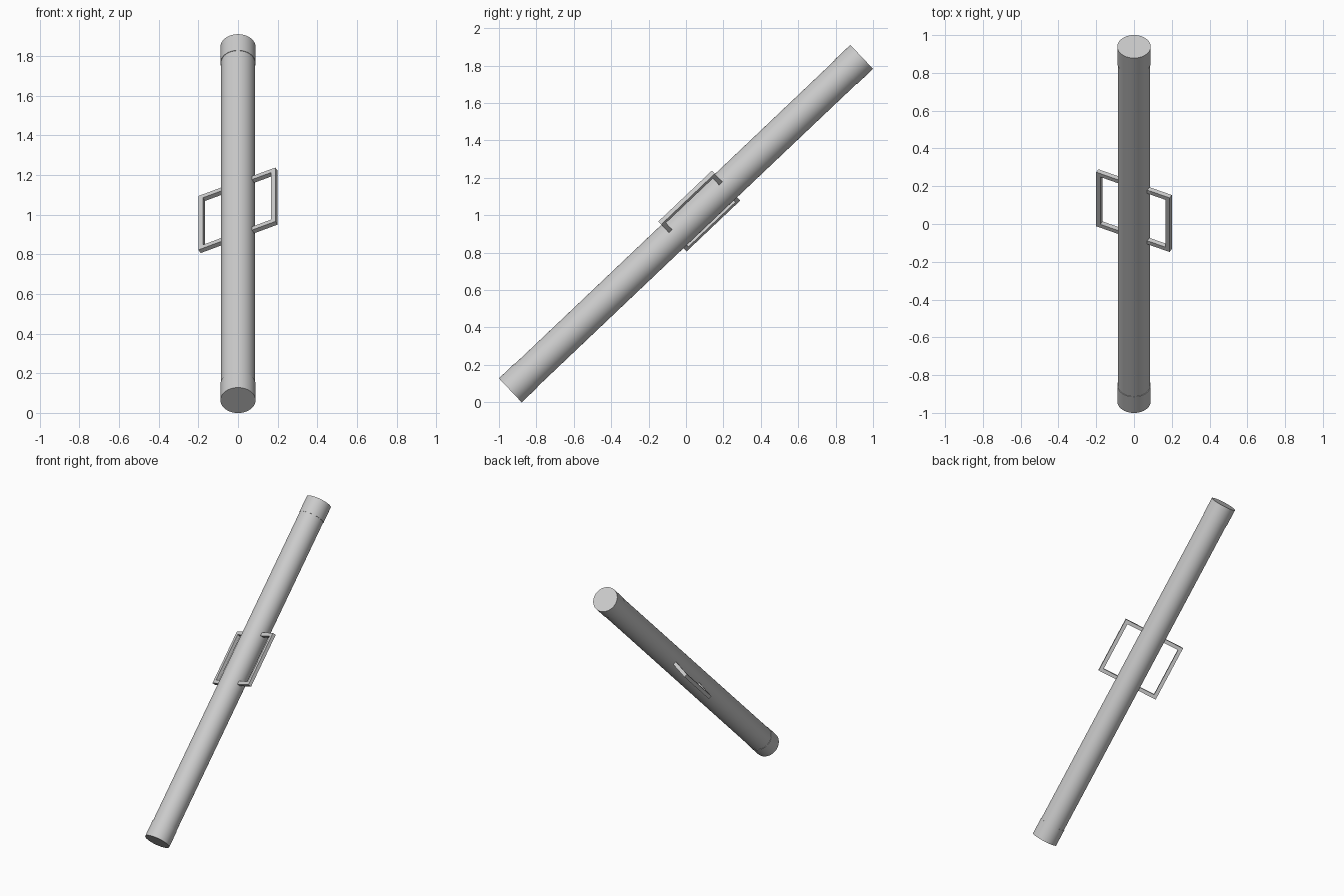
import bpy, bmesh
from math import radians
from mathutils import Matrix

cube = bpy.data.objects.get("Cube")
if cube:
    bpy.data.objects.remove(cube, do_unlink=True)

grey = bpy.data.materials.new("light grey")
grey.use_nodes = True
colour = (0.6, 0.6, 0.6, 1)
grey.diffuse_color = colour
grey.node_tree.nodes["Principled BSDF"].inputs["Base Color"].default_value = colour

HALF = 1.295      # half length of the tube
COLLAR = 0.118    # length of each end collar
TILT = Matrix.Translation((0, 0, 0.955)) @ Matrix.Rotation(radians(-46.5), 4, 'X')


def add_part(name, bm, matrix):
    bmesh.ops.recalc_face_normals(bm, faces=bm.faces)
    mesh = bpy.data.meshes.new(name)
    bm.to_mesh(mesh)
    bm.free()
    mesh.materials.append(grey)
    obj = bpy.data.objects.new(name, mesh)
    bpy.context.collection.objects.link(obj)
    obj.matrix_world = matrix
    bpy.ops.object.select_all(action='DESELECT')
    obj.select_set(True)
    bpy.context.view_layer.objects.active = obj
    bpy.ops.object.shade_smooth_by_angle(angle=radians(30))


def cylinder(name, radius, length, centre):
    bm = bmesh.new()
    bmesh.ops.create_cone(bm, cap_ends=True, segments=64, radius1=radius,
                          radius2=radius, depth=length)
    add_part(name, bm, TILT @ Matrix.Translation((0, 0, centre)))


def handle(name, angle):
    # U-shaped bar: outline in the local XZ plane, extruded along Y
    reach, low, high, bar, root = 0.218, -0.1, 0.295, 0.025, 0.07
    outline = [(root, low), (reach, low), (reach, high), (root, high),
               (root, high - bar), (reach - bar, high - bar),
               (reach - bar, low + bar), (root, low + bar)]
    bm = bmesh.new()
    face = bm.faces.new([bm.verts.new((x, -bar / 2, z)) for x, z in outline])
    side = bmesh.ops.extrude_face_region(bm, geom=[face])["geom"]
    bmesh.ops.translate(bm, vec=(0, bar, 0),
                        verts=[v for v in side if isinstance(v, bmesh.types.BMVert)])
    add_part(name, bm, TILT @ Matrix.Rotation(radians(angle), 4, 'Z'))


# Tube with a slightly wider collar at each end
cylinder("tube", 0.086, 2 * (HALF - COLLAR), 0)
for name, sign in (("upper_collar", 1), ("lower_collar", -1)):
    cylinder(name, 0.0885, COLLAR, sign * (HALF - COLLAR / 2))

# Opposite handles, turned about the tube axis
handle("left_handle", -27)
handle("right_handle", 153)
